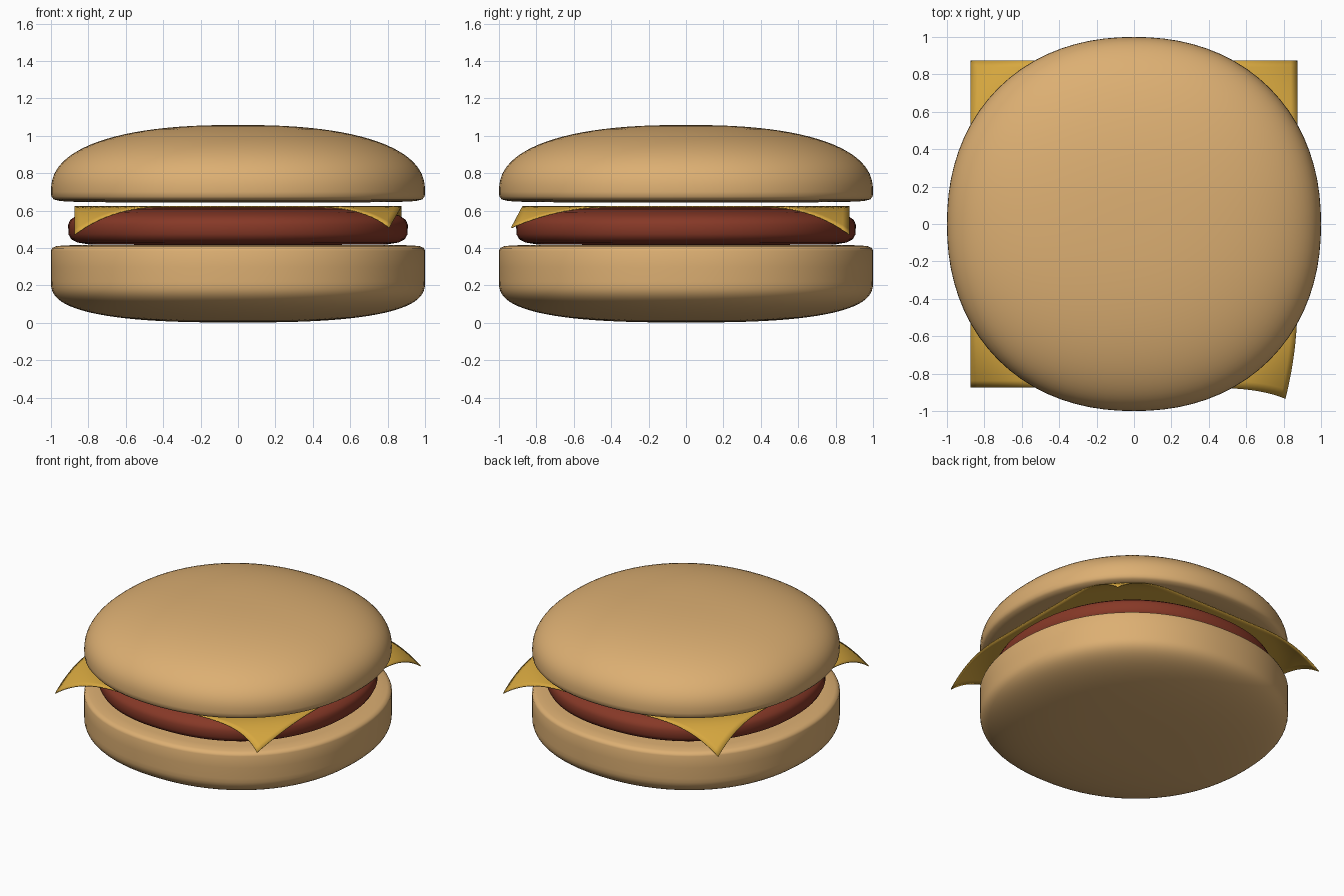
import bpy, bmesh
from math import sin, cos, pi, hypot

if "Cube" in bpy.data.objects:
    bpy.data.objects.remove(bpy.data.objects["Cube"])

SEG = 80        # steps around each layer
SQUARISH = 2.17  # outline is a slightly squared circle


def material(name, rgb):
    m = bpy.data.materials.new(name)
    m.diffuse_color = (*rgb, 1)
    m.use_nodes = True
    m.node_tree.nodes["Principled BSDF"].inputs["Base Color"].default_value = m.diffuse_color
    return m


def finish(bm, name, mat, angle):
    bmesh.ops.recalc_face_normals(bm, faces=bm.faces)
    me = bpy.data.meshes.new(name)
    bm.to_mesh(me)
    bm.free()
    ob = bpy.data.objects.new(name, me)
    bpy.context.collection.objects.link(ob)
    me.materials.append(mat)
    bpy.ops.object.select_all(action='DESELECT')
    ob.select_set(True)
    bpy.context.view_layer.objects.active = ob
    bpy.ops.object.shade_smooth_by_angle(angle=angle)
    return ob


def layer(name, profile, mat):
    """Sweep an (r, z) profile, bottom pole to top pole, round the outline."""
    bm = bmesh.new()
    outline = []
    for i in range(SEG):
        c, s = cos(2 * pi * i / SEG), sin(2 * pi * i / SEG)
        k = (abs(c) ** SQUARISH + abs(s) ** SQUARISH) ** (-1 / SQUARISH)
        outline.append((c * k, s * k))
    rings = [[bm.verts.new((r * x, r * y, z)) for x, y in outline]
             for r, z in profile[1:-1]]
    low = bm.verts.new((0, 0, profile[0][1]))
    high = bm.verts.new((0, 0, profile[-1][1]))
    for i in range(SEG):
        j = (i + 1) % SEG
        bm.faces.new((low, rings[0][j], rings[0][i]))
        for a, b in zip(rings, rings[1:]):
            bm.faces.new((a[i], a[j], b[j], b[i]))
        bm.faces.new((high, rings[-1][i], rings[-1][j]))
    return finish(bm, name, mat, 1.0)


def dome(z, height, n, steps=24):
    """Superellipse quarter from the rim (r = 1) to the pole."""
    return [(cos(t) ** (2 / n) if k < steps else 0, z + height * sin(t) ** (2 / n))
            for k in range(steps + 1) for t in [pi / 2 * k / steps]]


bun = material("bun", (0.72, 0.43, 0.17))
meat = material("meat", (0.24, 0.04, 0.02))
yellow = material("cheese", (0.68, 0.39, 0.05))

# Bottom bun: rounded underside, straight wall, flat top
layer("bottom_bun", dome(0.22, -0.218, 2.7)[::-1] +
      [(1, 0.30), (1, 0.385), (0.994, 0.40), (0.97, 0.411), (0.9, 0.415), (0.5, 0.416), (0, 0.416)], bun)

# Patty
layer("patty", [(0, 0.417), (0.5, 0.417), (0.8, 0.42), (0.86, 0.43), (0.893, 0.448),
                (0.907, 0.475), (0.908, 0.525), (0.897, 0.55), (0.865, 0.573),
                (0.81, 0.592), (0.73, 0.606), (0.6, 0.614), (0.4, 0.616), (0, 0.616)], meat)

# Top bun: nearly flat base with a tight edge, domed top
layer("top_bun", [(0, 0.643), (0.5, 0.643), (0.85, 0.646), (0.95, 0.651), (0.985, 0.66), (0.998, 0.675)] +
      dome(0.70, 0.358, 2.4), bun)

# Cheese slice: square sheet with drooping corners, front right one curled differently
bm = bmesh.new()
bmesh.ops.create_grid(bm, x_segments=48, y_segments=48, size=0.875)
for v in bm.verts:
    x, y = v.co.x, v.co.y
    w = (max(0, hypot(x, y) - 0.95) / 0.287) ** 2
    v.co.z = 0.624 - 0.15 * w
    if x > 0 and y < 0:
        v.co.x -= 0.065 * w
        v.co.y -= 0.06 * w
        v.co.z += 0.037 * w
cheese = finish(bm, "cheese_slice", yellow, 0.6)
thick = cheese.modifiers.new("thickness", 'SOLIDIFY')
thick.thickness = 0.006
thick.offset = -1
